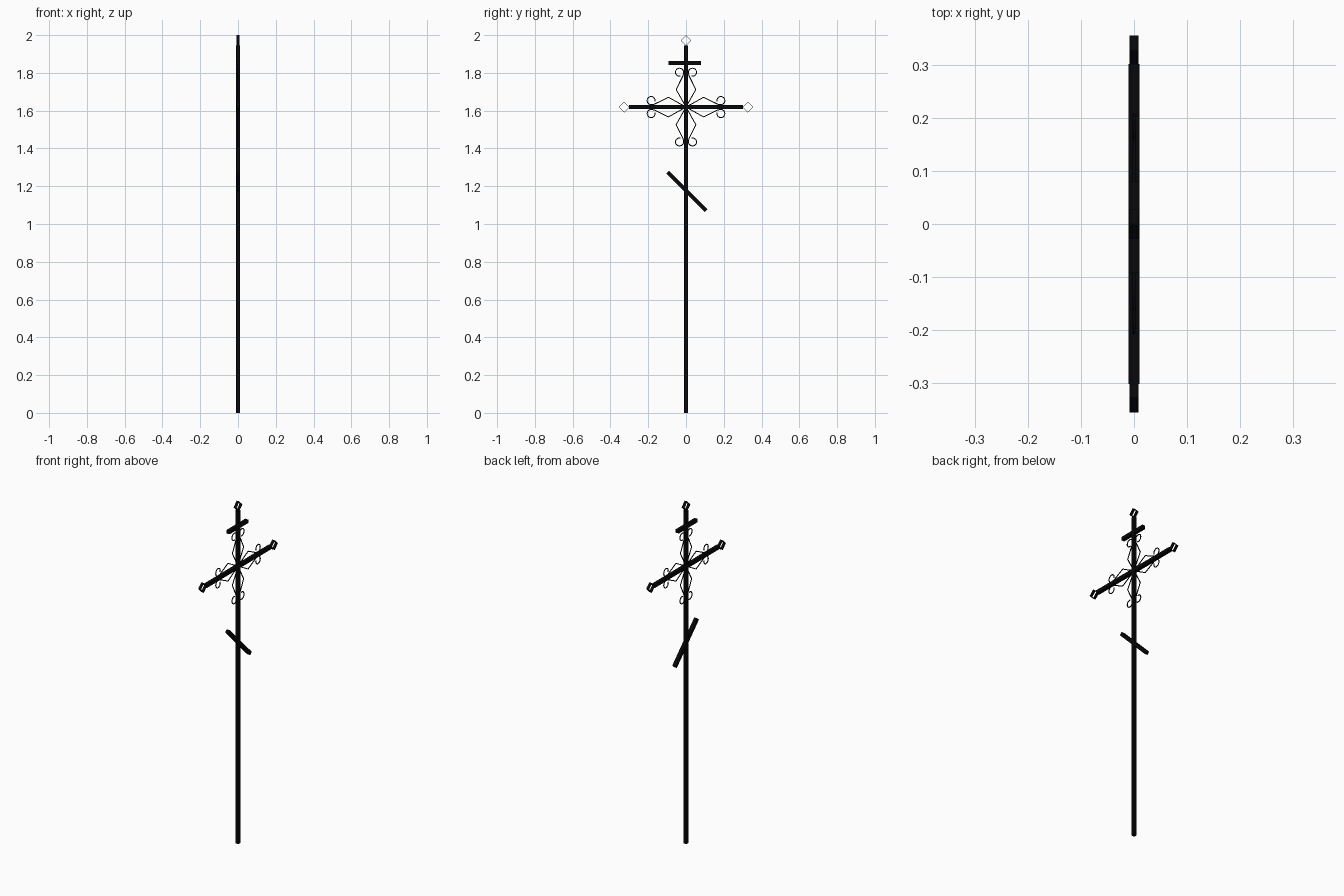
import bpy, math

if "Cube" in bpy.data.objects:
    bpy.data.objects.remove(bpy.data.objects["Cube"])

CROSS_Z = 1.619

black = bpy.data.materials.new("black_iron")
black.diffuse_color = (0.002, 0.002, 0.0022, 1)
black.use_nodes = True
black.node_tree.nodes["Principled BSDF"].inputs["Base Color"].default_value = black.diffuse_color


def bar(name, size, loc, tilt=0):
    bpy.ops.mesh.primitive_cube_add(size=1, location=loc)
    ob = bpy.context.object
    ob.name = name
    ob.scale = size
    ob.rotation_euler.x = tilt
    ob.data.materials.append(black)


def diamond(name, y, z):
    # open square ribbon standing on its corner
    bpy.ops.mesh.primitive_cylinder_add(vertices=4, radius=0.0285, depth=0.017,
                                        end_fill_type='NOTHING', location=(0, y, z),
                                        rotation=(0, math.pi / 2, 0))
    ob = bpy.context.object
    ob.name = name
    ob.data.materials.append(black)
    mod = ob.modifiers.new("thickness", 'SOLIDIFY')
    mod.thickness = 0.003
    mod.offset = -1


def scroll(name, angle, side):
    # u runs along the arm, v away from it: kinked wire ending in a curl
    pts = [(0, 0), (0.093, 0.052), (0.166, 0.016)]
    for i in range(15):
        a = math.radians(-115 + i * 310 / 14)
        r = 0.023 - 0.003 * i / 14
        pts.append((0.184 + r * math.cos(a), 0.035 + r * math.sin(a)))
    cu = bpy.data.curves.new(name, 'CURVE')
    cu.dimensions = '3D'
    cu.bevel_depth = 0.003
    cu.bevel_resolution = 1
    cu.use_fill_caps = True
    sp = cu.splines.new('POLY')
    sp.points.add(len(pts) - 1)
    c, s = math.cos(angle), math.sin(angle)
    for p, (u, v) in zip(sp.points, pts):
        v *= side
        p.co = (0, u * c - v * s, CROSS_Z + u * s + v * c, 1)
    cu.materials.append(black)
    ob = bpy.data.objects.new(name, cu)
    bpy.context.collection.objects.link(ob)
    bpy.ops.object.select_all(action='DESELECT')
    ob.select_set(True)
    bpy.context.view_layer.objects.active = ob
    bpy.ops.object.convert(target='MESH')


# post and bars
bar("post", (0.02, 0.02, 1.946), (0, 0, 0.973))
bar("main_crossbar", (0.02, 0.604, 0.02), (0, 0, CROSS_Z))
bar("upper_crossbar", (0.02, 0.173, 0.02), (0, -0.006, 1.853))
bar("slanted_footrest", (0.02, 0.288, 0.02), (0, 0.004, 1.173), -math.pi / 4)

# diamond tips
diamond("left_tip", -0.3275, CROSS_Z)
diamond("right_tip", 0.3275, CROSS_Z)
diamond("top_tip", 0, 1.9715)

# wire scrolls around the crossing
for k in range(4):
    for side in (1, -1):
        scroll(f"scroll_{k}_{'a' if side > 0 else 'b'}", k * math.pi / 2, side)
